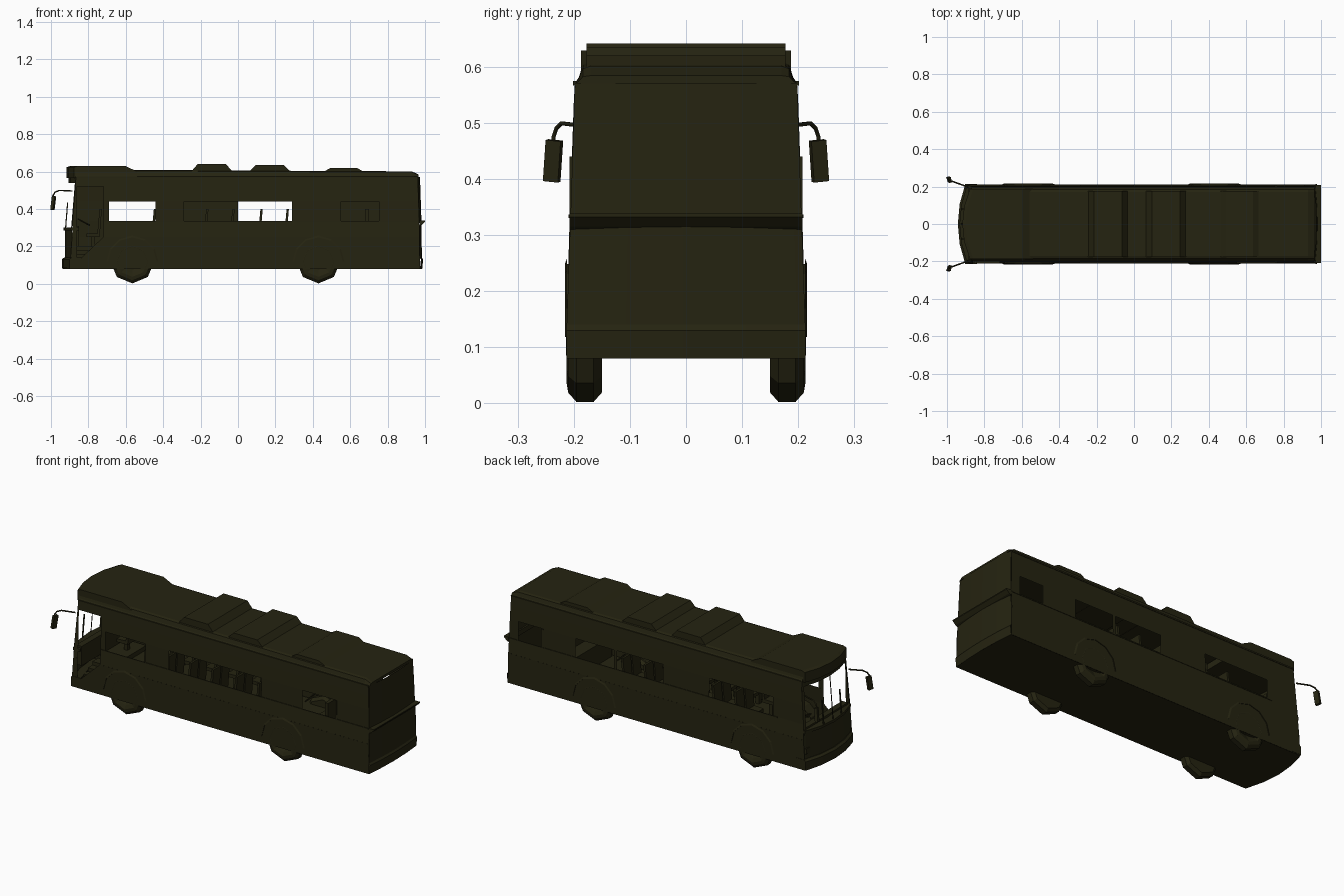
import bpy, bmesh, math
from mathutils import Vector

if "Cube" in bpy.data.objects:
    bpy.data.objects.remove(bpy.data.objects["Cube"])

mat = bpy.data.materials.new("dark olive")
mat.diffuse_color = (0.0185, 0.0172, 0.0055, 1)
mat.use_nodes = True
mat.node_tree.nodes["Principled BSDF"].inputs["Base Color"].default_value = mat.diffuse_color
WHEELS = (-0.565, 0.43)


def finish(name, bm, recalc=True):
    bmesh.ops.remove_doubles(bm, verts=bm.verts, dist=1e-5)
    if recalc:
        bmesh.ops.recalc_face_normals(bm, faces=bm.faces)
    me = bpy.data.meshes.new(name)
    bm.to_mesh(me)
    bm.free()
    me.materials.append(mat)
    ob = bpy.data.objects.new(name, me)
    bpy.context.collection.objects.link(ob)
    return ob


def face(bm, pts):
    return bm.faces.new([bm.verts.new(p) for p in pts])


def box(name, x0, x1, y0, y1, z0, z1):
    return prism(name, [(x0, z0), (x1, z0), (x1, z1), (x0, z1)], y0, y1)


def prism(name, prof, y0, y1, bow=0.0):
    # side profile (x, z) extruded along y, front edge optionally bowed
    bm = bmesh.new()
    mid, half = (y0 + y1) / 2, (y1 - y0) / 2
    ys = (y0, mid - half / 2, mid, mid + half / 2, y1) if bow else (y0, y1)
    cols = []
    for y in ys:
        k = bow * ((y - mid) / half) ** 2
        cols.append([bm.verts.new((x + (k if x < -0.85 else 0), y, z)) for x, z in prof])
    n = len(prof)
    for a, b in zip(cols, cols[1:]):
        for i in range(n):
            j = (i + 1) % n
            bm.faces.new((a[i], a[j], b[j], b[i]))
    bm.faces.new(cols[0])
    bm.faces.new(cols[-1])
    return finish(name, bm)


def lerp(tab, z):
    for (a, va), (b, vb) in zip(tab, tab[1:]):
        if z <= b:
            return va + (vb - va) * max(0, (z - a) / (b - a))
    return tab[-1][1]


WIDTH = [(.08, .213), (.25, .212), (.33, .206), (.49, .203), (.57, .198)]
FRONT = [(.08, -.938), (.13, -.938), (.14, -.925), (.30, -.925), (.54, -.905), (.57, -.905)]
REAR = [(.08, .985), (.13, .99), (.14, .983), (.33, .981), (.57, .973)]
hw = lambda z: lerp(WIDTH, z)
fx = lambda z, t=1: lerp(FRONT, z) + .038 * t * t
rx = lambda z, t=1: lerp(REAR, z) - .012 * t * t

# side walls above the skirt, with open windows and doorway
XS = [-.86, -.72, -.69, -.44, -.29, 0, .29, .31, .55, .76, .91]
ZS = [.25, .335, .44, .52, .57]
OPEN = {-1: [(-.69, -.44), (-.29, .29), (.55, .76)],
        1: [(-.69, -.29), (0, .29), (.31, .55), (.76, .91)]}
for s, label in ((-1, "left"), (1, "right")):
    bm = bmesh.new()
    for z0, z1 in zip(ZS, ZS[1:]):
        lo, hi = ([fx(z)] + XS + [rx(z)] for z in (z0, z1))
        for i in range(len(lo) - 1):
            m = (lo[i] + lo[i + 1]) / 2
            if z0 == .335 and any(a < m < b for a, b in OPEN[s]):
                continue
            if s < 0 and z1 <= .52 and -.86 < m < -.72:
                continue
            face(bm, [(lo[i], s * hw(z0), z0), (lo[i + 1], s * hw(z0), z0),
                      (hi[i + 1], s * hw(z1), z1), (hi[i], s * hw(z1), z1)])
    # skirt with octagonal wheel arches
    pts = [(fx(.08), .08)]
    for k, c in enumerate(WHEELS):
        pts.append((c - .135, .08 if k == 0 else .125))
        pts += [(c + .135 * math.cos(a), .118 + .127 * math.sin(a))
                for a in [math.pi * (1 - i / 6) for i in range(7)]]
        pts.append((c + .135, .125 if k == 0 else .08))
    pts += [(rx(.08), .08), (rx(.25), .25)]
    if s < 0:
        pts += [(-.72, .25), (-.72, .1), (-.86, .1), (-.86, .25)]
    pts.append((fx(.25), .25))
    clean = [p for i, p in enumerate(pts) if (Vector(p) - Vector(pts[i - 1])).length > .008]
    face(bm, [(x, s * .2125, z) for x, z in clean])
    bmesh.ops.triangulate(bm, faces=[f for f in bm.faces if len(f.verts) > 4])
    bmesh.ops.recalc_face_normals(bm, faces=bm.faces)
    flip = [f for f in bm.faces if f.normal.y * s < 0]
    bmesh.ops.reverse_faces(bm, faces=flip)
    finish(label + "_side_wall", bm, False)

# bowed front and rear walls, windshield left open around a centre post
for name, fn, zs in (("front_wall", fx, [.08, .13, .14, .3, .54, .57]),
                     ("rear_wall", rx, [.08, .13, .14, .33, .57])):
    bm = bmesh.new()
    ts = [-1, -.93, -.5, -.02, .02, .5, .93, 1]
    for z0, z1 in zip(zs, zs[1:]):
        for a, b in zip(ts, ts[1:]):
            if fn is fx and z0 == .3 and .02 < abs((a + b) / 2) < .93:
                continue
            q = [(fn(z, t), t * hw(z), z) for t, z in ((a, z0), (b, z0), (b, z1), (a, z1))]
            face(bm, q if fn is rx else q[::-1])
    finish(name, bm, False)

# underside plate and cabin floor
bm = bmesh.new()
T = [-1, -.5, 0, .5, 1]
for z in (.08, .088):
    face(bm, [(fx(.08, t), t * .212, z) for t in T] + [(rx(.08, t), t * .212, z) for t in T[::-1]])
finish("underside_plate", bm)
box("cabin_floor", -.72, .96, -.205, .205, .17, .175)
box("driver_floor", -.9, -.72, -.03, .205, .17, .2)

# roof lofted along x
bm = bmesh.new()
RP = [(-.198, .57), (-.191, .58), (-.184, .6), (-.17, .605), (.17, .605), (.184, .6), (.191, .58), (.198, .57)]
rows = [[bm.verts.new((x, y, .57 + (z - .57) * k)) for y, z in RP]
        for x, k in ((-.868, 1.1), (-.54, 1.1), (.93, .88), (.965, .4))]
for a, b in zip(rows, rows[1:]):
    for i in range(len(RP) - 1):
        bm.faces.new((a[i], a[i + 1], b[i + 1], b[i]))
bm.faces.new(rows[0])
bm.faces.new(rows[-1])
finish("roof", bm)
prism("front_roof_header", [(-.918, .565), (-.918, .622), (-.9, .629), (-.6, .629), (-.54, .6), (-.54, .565)],
      -.187, .187, .04)
for i, (a, b, h) in enumerate(((-.25, -.03, .641), (.06, .28, .635), (.46, .67, .62))):
    prism(f"roof_unit_{i}", [(a, .6), (a + .035, h), (b - .035, h), (b, .6)], -.177, .177)

# trim: gutters, belt rails, panel seams, rear ledge, bumpers
for s in (-1, 1):
    box("gutter", -.86, .96, s * .198 - .003, s * .198 + .003, .566, .574)
    box("belt_rail", -.72, .965, s * .207 - .002, s * .207 + .002, .33, .336)
    box("window_pillar_bead", .755, .765, s * .205 - .003, s * .205 + .003, .336, .44)
prism("rear_ledge", [(.97, .31), (.982, .315), (1, .332), (1, .338), (.97, .338)], -.208, .208)
prism("front_bumper", [(-.942, .085), (-.942, .13), (-.93, .14), (-.88, .14), (-.88, .085)], -.214, .214, .04)
prism("front_ledge", [(-.933, .285), (-.933, .3), (-.89, .3), (-.89, .285)], -.207, .207, .04)

# wheels: eight-sided lathe with rounded tread, dished hub; plus arch flares
TYRE = [(0, .195), (.045, .195), (.062, .205), (.082, .213), (.1, .21), (.117, .195),
        (.117, .165), (.1, .15), (0, .15)]
for c in WHEELS:
    for s in (-1, 1):
        bm = bmesh.new()
        dirs = [(math.cos(math.pi * i / 4), math.sin(math.pi * i / 4)) for i in range(8)]
        for (ca, sa), (cb, sb) in zip(dirs, dirs[1:] + dirs[:1]):
            for (r0, y0), (r1, y1) in zip(TYRE, TYRE[1:]):
                q = [(c + r0 * ca, s * y0, .119 + r0 * sa), (c + r1 * ca, s * y1, .119 + r1 * sa),
                     (c + r1 * cb, s * y1, .119 + r1 * sb), (c + r0 * cb, s * y0, .119 + r0 * sb)]
                face(bm, [p for i, p in enumerate(q) if p != q[i - 1]]
                     if r0 and r1 else (q[:3] if not r0 else q[:2] + q[3:]))
        bmesh.ops.dissolve_degenerate(bm, dist=1e-6, edges=bm.edges)
        finish("wheel", bm)
        bm = bmesh.new()
        arc = [math.pi * i / 6 for i in range(7)]
        for a, b in zip(arc, arc[1:]):
            P = lambda r, t, y: (c + r * math.cos(t), s * y, .118 + r * math.sin(t))
            for (r0, y0), (r1, y1) in (((.13, .216), (.14, .212)), ((.13, .216), (.13, .15))):
                face(bm, [P(r0, a, y0), P(r1, a, y1), P(r1, b, y1), P(r0, b, y0)])
        finish("wheel_arch", bm)
    box("axle", c - .012, c + .012, -.16, .16, .107, .131)

# mirrors on curved arms, wipers
for s in (-1, 1):
    cu = bpy.data.curves.new("mirror_arm", "CURVE")
    cu.dimensions = "3D"
    cu.bevel_depth = .004
    cu.bevel_resolution = 1
    sp = cu.splines.new("POLY")
    path = [(-.885, .197, .496), (-.955, .222, .499), (-.978, .231, .49), (-.987, .236, .475), (-.989, .237, .455)]
    sp.points.add(len(path) - 1)
    for p, (x, y, z) in zip(sp.points, path):
        p.co = (x, s * y, z, 1)
    cu.materials.append(mat)
    bpy.context.collection.objects.link(bpy.data.objects.new("mirror_arm", cu))
    m = box("mirror_head", -.008, .008, -.014, .014, -.037, .037)
    m.location = (-.988, s * .237, .432)
    m.rotation_euler = (s * .1, .1, s * .3)
    w = box("wiper", -.003, .003, -.003, .003, 0, .14)
    w.location = (-.922, s * .08, .295)
    w.rotation_euler = (0, .08, 0)

# passenger seats in pairs
def seat(x, y, w=.07, floor=.175):
    prism("seat", [(x - .07, .25), (x, .25), (x + .012, .4), (x, .4), (x - .012, .27), (x - .07, .268)],
          y - w / 2, y + w / 2)
    box("seat_leg", x - .045, x - .025, y - .012, y + .012, floor, .25)

for x in (-.45, -.31, -.17, -.03, .12, .26):
    for y in (-.16, -.08, .08, .16):
        seat(x, y)
box("rear_bench", .6, .7, -.19, .19, .175, .29)
box("rear_bench_back", .68, .7, -.19, .19, .29, .4)

# driver area and entry steps
seat(-.74, .11, .09, .2)
box("dashboard", -.885, -.85, -.19, .19, .2, .31)
bpy.ops.mesh.primitive_torus_add(major_radius=.035, minor_radius=.004, major_segments=12, minor_segments=4,
                                 location=(-.825, .11, .33), rotation=(0, .5, 0))
wheel = bpy.context.object
wheel.name = "steering_wheel"
wheel.data.materials.append(mat)
for i in range(4):
    box("entry_step", -.86, -.72, -.2 + .04 * i, -.03, .1 + .02 * i, .12 + .02 * i)
